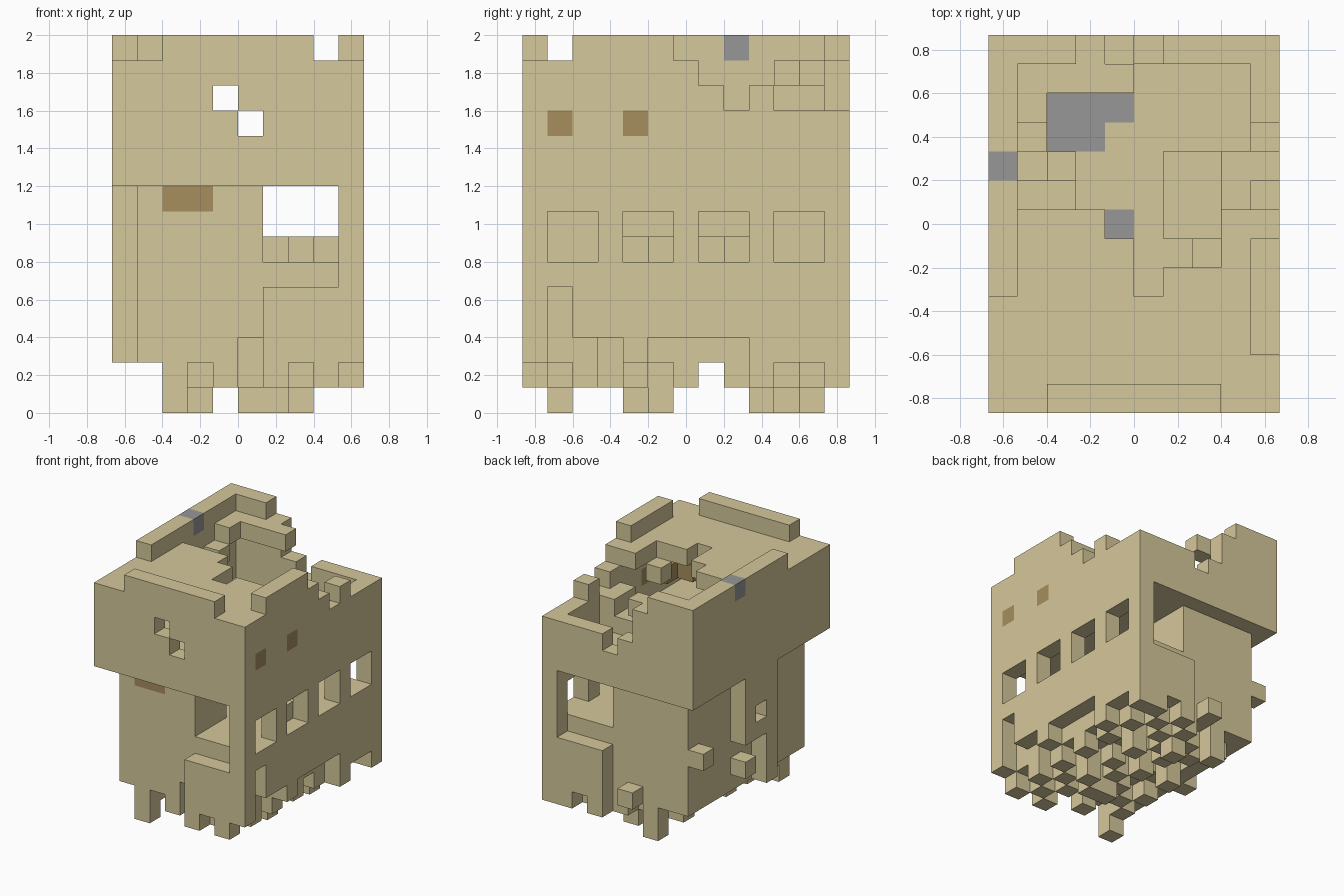
import bpy, bmesh, random
from mathutils import Vector

random.seed(4)
cube = bpy.data.objects.get("Cube")
if cube:
    bpy.data.objects.remove(cube)

U = 2 / 15                      # edge of one block
ORIGIN = Vector((-5, -6.5, 0))


def material(name, rgb):
    m = bpy.data.materials.new(name)
    m.use_nodes = True
    m.diffuse_color = (*rgb, 1)
    m.node_tree.nodes["Principled BSDF"].inputs["Base Color"].default_value = (*rgb, 1)
    return m


MATS = [material("sandstone", (.665, .58, .325)),
        material("brown_wood", (.38, .272, .11)),
        material("grey_stone", (.31, .31, .31))]


def box(i0, i1, j0, j1, k0, k1):
    """Blocks of an inclusive range."""
    return {(i, j, k) for i in range(i0, i1 + 1)
            for j in range(j0, j1 + 1) for k in range(k0, k1 + 1)}


parts = {}

# Upper walls, with broken tops on the right and back
upper = box(0, 9, 0, 0, 9, 13) | box(0, 0, 0, 12, 9, 13)
right_tops = [14, 14, 15, 15, 15, 15, 14, 13, 12, 13, 12, 12, 12]
for j, top in enumerate(right_tops):
    upper |= box(9, 9, j, j, 9, top - 1)
back_tops = [15, 15, 15, 14, 12, 11, 12, 12, 12, 12]
for i, top in enumerate(back_tops):
    upper |= box(i, i, 12, 12, 9, top - 1)
upper -= {(4, 0, 12), (5, 0, 11)}
parts["upper_walls"] = upper

# Parapet on the roof edge
parts["parapet"] = box(2, 7, 0, 0, 14, 14) | box(0, 0, 4, 12, 14, 14)

# Roof with a ragged rear edge and a remnant in the back corner
roof = box(1, 1, 10, 11, 13, 13) | box(2, 4, 11, 11, 13, 13) | {(8, 6, 13)}
for i, end in enumerate([7, 7, 7, 6, 4, 5, 5, 6], start=1):
    roof |= box(i, i, 1, end - 1, 13, 13)
parts["roof"] = roof

# Upper floor, rubble and wooden blocks in the upper room
parts["upper_floor"] = box(1, 8, 1, 11, 9, 9)
parts["rubble"] = (box(6, 7, 6, 8, 10, 10) | box(8, 8, 7, 8, 10, 11)
                   | box(1, 2, 7, 7, 12, 12) | {(7, 5, 12), (2, 8, 10), (1, 9, 12)})
parts["wooden_blocks"] = {(8, 3, 11), (7, 2, 11)}

# Lower right wall with four windows and a ragged foot
right = set()
for j, foot in enumerate([2, 5, 3, 3, 2, 3, 3, 3, 3, 1, 2, 2, 1]):
    right |= box(9, 9, j, j, foot, 8)
for j in (1, 4, 7, 10):
    right -= box(9, 9, j, j + 1, 6, 7)
parts["lower_right_wall"] = right

# Lower front and back walls, each with a window and a ledge
for name, wall, step in (("front", 1, 0), ("back", 11, 12)):
    parts["lower_" + name + "_wall"] = (box(1, 8, wall, wall, 2, 8)
                                        - box(6, 8, wall, wall, 6, 8) - {(5, wall, 2)})
    parts[name + "_ledge"] = box(6, 8, step, step, 2, 4) | {(6, step, 1), (8, step, 1)}

# Lower left wall and its bay
parts["lower_left_wall"] = box(1, 1, 2, 10, 2, 8) - {(1, 6, 6), (1, 6, 7)}
parts["left_bay"] = box(0, 0, 5, 7, 5, 8) - {(0, 6, 6)} | box(0, 0, 5, 5, 2, 4)
parts["loose_blocks"] = {(0, 11, 5), (0, 7, 3), (4, 12, 2)}

# Lower floor, partition and furniture
parts["lower_floor"] = box(2, 8, 2, 10, 3, 5)
parts["partition"] = box(5, 5, 2, 3, 6, 8) | box(5, 5, 9, 10, 6, 8)
parts["furniture"] = {(6, 7, 6), (7, 8, 6), (8, 5, 6), (2, 4, 6)}

# Ragged underside with hanging blocks in a loose checker
under = set()
for i in range(2, 9):
    for j in range(1, 12):
        if (i + j) % 2 == 0:
            under.add((i, j, 2))
            if random.random() < .7:
                under.add((i, j, 1))
        elif random.random() < .5:
            under.add((i, j, 2))
under -= box(3, 3, 1, 1, 1, 1) | box(5, 5, 1, 1, 1, 2)
for i, j in ((2, 1), (3, 11), (5, 4), (6, 4), (7, 9), (5, 10), (7, 5)):
    under |= box(i, i, j, j, 0, 2)
parts["underside"] = under | {(4, 1, 1)}

# Coloured blocks
colour = {}
for b in {(2, 1, 8), (3, 1, 8), (9, 1, 11), (9, 4, 11)} | parts["wooden_blocks"]:
    colour[b] = 1
for b in ((0, 8, 14), (4, 6, 9), (2, 9, 9), (3, 9, 9), (2, 10, 9), (3, 10, 9), (4, 10, 9)):
    colour[b] = 2

solid = set().union(*parts.values())


def build(name, blocks):
    """Mesh of the exposed block faces."""
    bm = bmesh.new()
    for b in sorted(blocks):
        centre = Vector(b) + Vector((.5, .5, .5))
        for axis in range(3):
            for sign in (-1, 1):
                n = Vector((0, 0, 0))
                n[axis] = sign
                if tuple(int(c) for c in Vector(b) + n) in solid:
                    continue
                u = Vector((0, 0, 0))
                u[(axis + 1) % 3] = .5
                v = n.cross(u)
                ring = [centre + n / 2 + s * u + t * v
                        for s, t in ((-1, -1), (1, -1), (1, 1), (-1, 1))]
                face = bm.faces.new([bm.verts.new((p + ORIGIN) * U) for p in ring])
                face.material_index = colour.get(b, 0)
    bmesh.ops.remove_doubles(bm, verts=bm.verts, dist=.001)
    mesh = bpy.data.meshes.new(name)
    bm.to_mesh(mesh)
    bm.free()
    for m in MATS:
        mesh.materials.append(m)
    bpy.context.collection.objects.link(bpy.data.objects.new(name, mesh))


used = set()
for name, blocks in parts.items():
    build(name, blocks - used)
    used |= blocks
